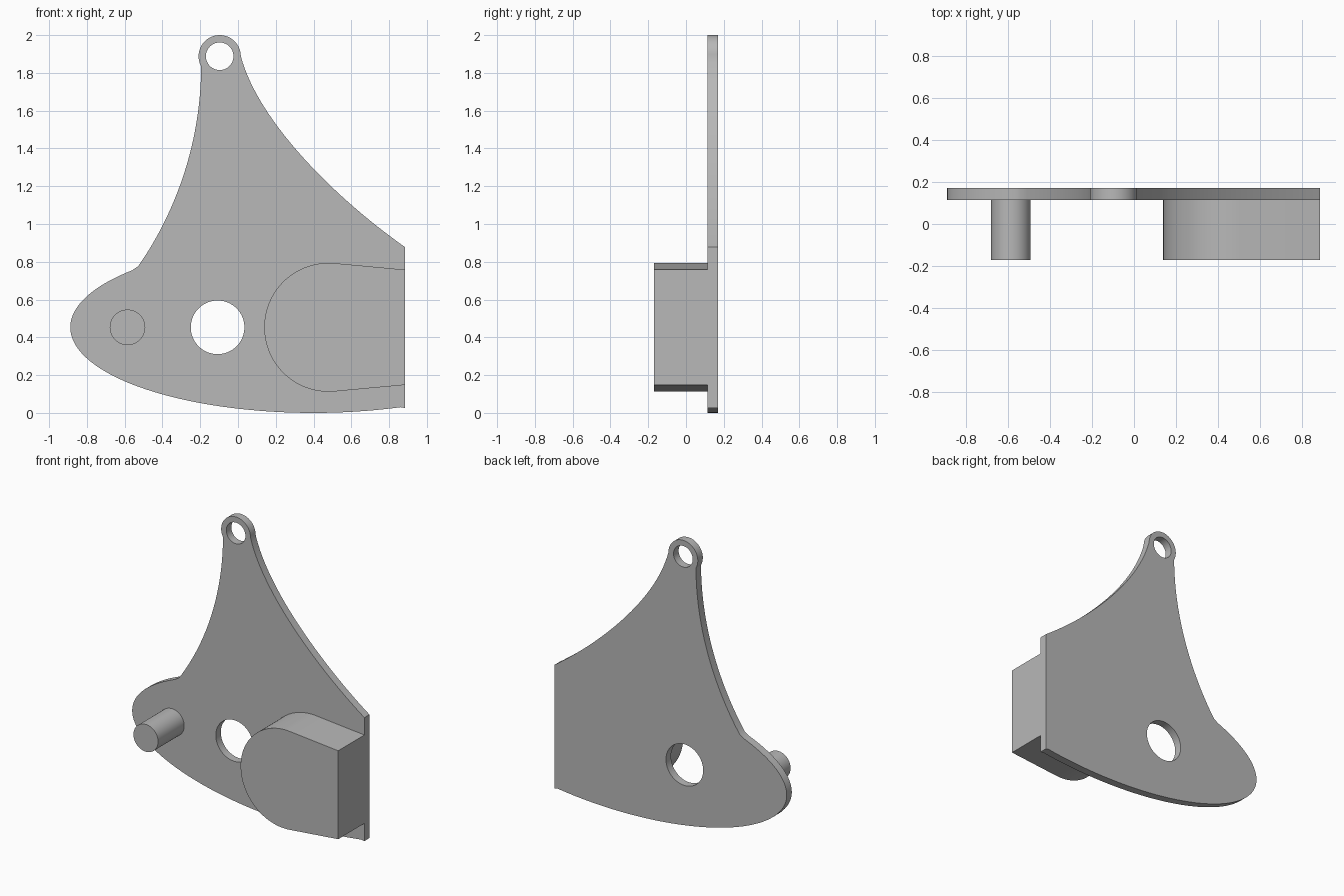
import bpy, bmesh
from math import sin, cos, radians, pi
from mathutils import Vector
from mathutils.geometry import interpolate_bezier

cube = bpy.data.objects.get("Cube")
if cube:
    bpy.data.objects.remove(cube, do_unlink=True)

FRONT, FACE, BACK = -0.17, 0.115, 0.17   # depths: boss front, plate front, plate back
MID = 0.453                              # height of the pin, bore and boss centres

grey = bpy.data.materials.new("plain_grey")
grey.use_nodes = True
colour = (0.48, 0.48, 0.48, 1)
grey.diffuse_color = colour
grey.node_tree.nodes["Principled BSDF"].inputs["Base Color"].default_value = colour


def arc(cx, cz, rx, rz, start, end, steps):
    """Points on an elliptical arc in the x-z plane, angles in degrees."""
    angles = [radians(start + (end - start) * i / steps) for i in range(steps + 1)]
    return [(cx + rx * cos(a), cz + rz * sin(a)) for a in angles]


def circle(cx, cz, r, steps=64):
    return arc(cx, cz, r, r, 0, 360, steps)[:-1]


def bezier(a, b, c, d, steps=32):
    pts = interpolate_bezier(*[Vector((x, z, 0)) for x, z in (a, b, c, d)], steps + 1)
    return [(p.x, p.y) for p in pts]


def extruded(name, loops, y0, y1):
    """Fill an outline (further loops are holes) and extrude it from y0 to y1."""
    bm = bmesh.new()
    for loop in loops:
        verts = [bm.verts.new((x, y0, z)) for x, z in loop]
        for i, v in enumerate(verts):
            bm.edges.new((verts[i - 1], v))
    bmesh.ops.triangle_fill(bm, edges=bm.edges[:], use_beauty=True, normal=(0, -1, 0))
    result = bmesh.ops.extrude_face_region(bm, geom=bm.faces[:], use_keep_orig=True)
    moved = [g for g in result["geom"] if isinstance(g, bmesh.types.BMVert)]
    bmesh.ops.translate(bm, verts=moved, vec=(0, y1 - y0, 0))
    bmesh.ops.recalc_face_normals(bm, faces=bm.faces[:])
    mesh = bpy.data.meshes.new(name)
    bm.to_mesh(mesh)
    bm.free()
    mesh.materials.append(grey)
    obj = bpy.data.objects.new(name, mesh)
    bpy.context.collection.objects.link(obj)
    bpy.ops.object.select_all(action='DESELECT')
    obj.select_set(True)
    bpy.context.view_layer.objects.active = obj
    bpy.ops.object.shade_smooth_by_angle(angle=radians(25))
    return obj


# Plate: top eye, concave left flank, rounded belly, straight right edge, concave right flank
eye = (-0.097, 1.888)
eye_rim = arc(*eye, 0.112, 0.112, 0, 209, 32)
notch, corner = (-0.528, 0.777), (0.884, 0.878)
left_flank = bezier(eye_rim[-1], (-0.197, 1.455), (-0.313, 1.087), notch)
belly = arc(0.40, MID, 1.288, MID, 136, 291, 72)
right_flank = bezier(corner, (0.54, 1.119), (0.11, 1.53), eye_rim[0])
outline = (eye_rim + left_flank[1:] + belly[1:] + [(corner[0], 0.026)] + right_flank[:-1])
extruded("plate", [outline, circle(*eye, 0.073), circle(-0.108, MID, 0.142)], FACE, BACK)

# Boss: round nose with tangent sides tapering to the right edge
nose = arc(0.48, MID, 0.341, 0.341, 84.7, 275.3, 64)
extruded("boss", [nose + [(corner[0], MID - 0.305), (corner[0], MID + 0.305)]], FRONT, FACE)

# Pin standing out from the left lobe
extruded("pin", [circle(-0.585, MID, 0.094)], FRONT, FACE)
